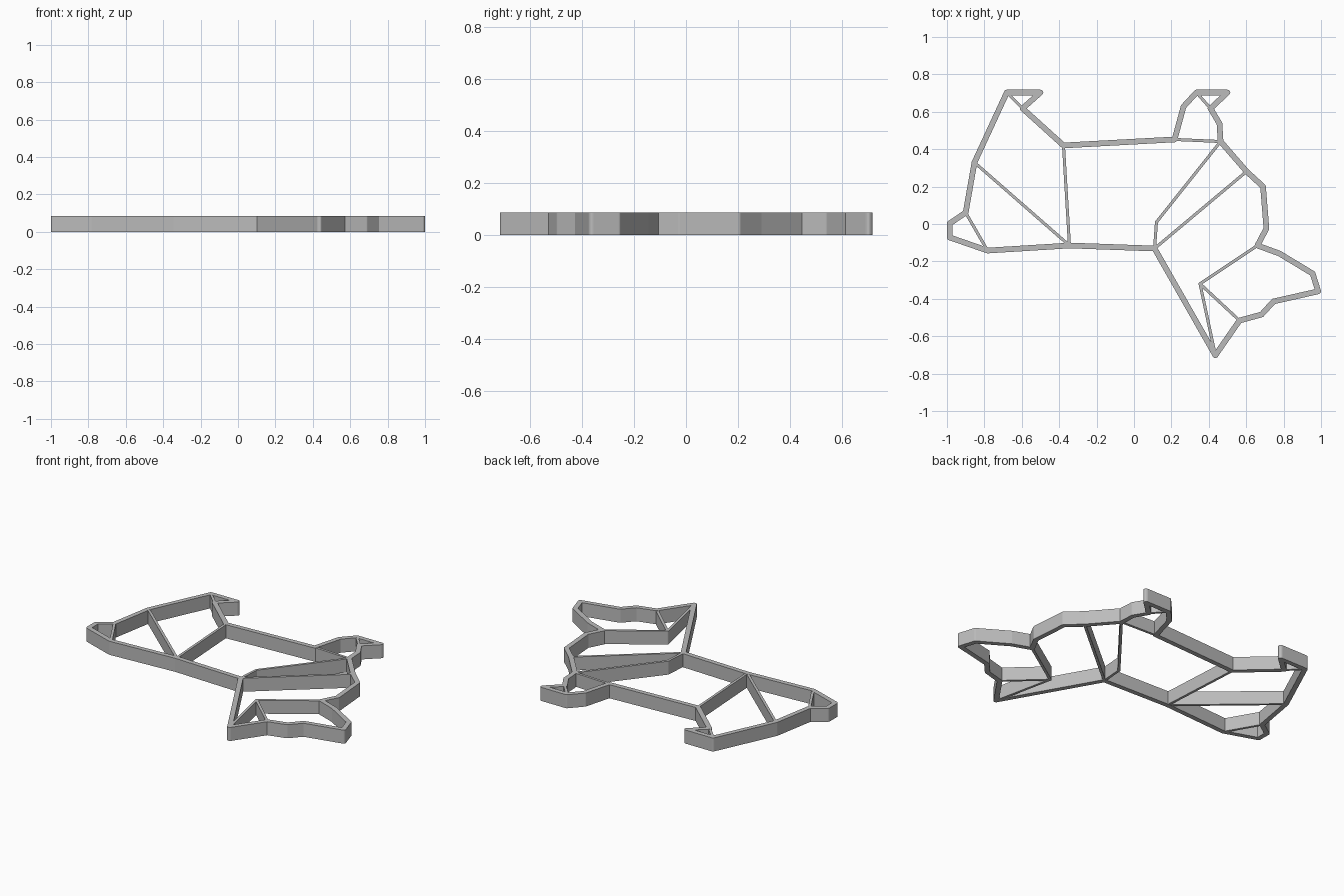
import bpy, bmesh, math
from mathutils import Vector

cube = bpy.data.objects.get("Cube")
if cube:
    bpy.data.objects.remove(cube)

HEIGHT = 0.085

grey = bpy.data.materials.new("plain grey")
grey.use_nodes = True
grey.diffuse_color = (0.5, 0.5, 0.5, 1)
grey.node_tree.nodes["Principled BSDF"].inputs["Base Color"].default_value = (0.5, 0.5, 0.5, 1)


def corner(before, here, after, half, steps=6):
    """Left and right edge points at a path corner: mitred inside, rounded outside."""
    d0 = (here - before).normalized() if before else (after - here).normalized()
    d1 = (after - here).normalized() if after else d0
    n0, n1 = Vector((-d0.y, d0.x)), Vector((-d1.y, d1.x))
    turn = math.atan2(d0.cross(d1), d0.dot(d1))
    mitre = (n0 + n1) * half / (1 + n0.dot(n1))
    sign = 1 if turn > 0 else -1          # side on which the inside of the bend lies
    pairs = []
    for i in range(steps):
        a = turn * i / (steps - 1)
        n = Vector((n0.x * math.cos(a) - n0.y * math.sin(a),
                    n0.x * math.sin(a) + n0.y * math.cos(a)))
        inside, outside = here + mitre * sign, here - n * half * sign
        pairs.append((inside, outside) if sign > 0 else (outside, inside))
        if abs(turn) < 0.01:
            break
    return pairs


def wall(name, points, width, closed=False, inset=0.0):
    """Upright wall of constant width following a path."""
    pts = [Vector(p) for p in points]
    count = len(pts)
    pairs = []
    for i, p in enumerate(pts):
        before = pts[i - 1] if closed or i > 0 else None
        after = pts[(i + 1) % count] if closed or i < count - 1 else None
        pairs += corner(before, p, after, width / 2)
    bm = bmesh.new()
    z0, z1 = inset, HEIGHT - inset
    rings = [[bm.verts.new((q.x, q.y, z)) for q, z in
              ((l, z0), (r, z0), (r, z1), (l, z1))] for l, r in pairs]
    for i in range(len(rings) if closed else len(rings) - 1):
        a, b = rings[i], rings[(i + 1) % len(rings)]
        for k in range(4):
            m = (k + 1) % 4
            bm.faces.new((a[k], b[k], b[m], a[m]))
    if not closed:
        bm.faces.new(rings[0])
        bm.faces.new(rings[-1][::-1])
    bmesh.ops.remove_doubles(bm, verts=bm.verts, dist=0.0001)
    bmesh.ops.recalc_face_normals(bm, faces=bm.faces)
    mesh = bpy.data.meshes.new(name)
    bm.to_mesh(mesh)
    bm.free()
    mesh.materials.append(grey)
    obj = bpy.data.objects.new(name, mesh)
    bpy.context.collection.objects.link(obj)
    return obj


# Named joints where inner walls meet the outline
rear_foot, rear_heel = (-0.68, 0.703), (-0.596, 0.618)
rear_groin, rear_hip = (-0.377, 0.42), (-0.853, 0.329)
tail_top, tail_base = (-0.90, 0.061), (-0.783, -0.142)
back_mid, neck = (-0.345, -0.115), (0.11, -0.131)
fore_elbow, fore_chest = (0.217, 0.452), (0.463, 0.441)
fore_foot, fore_heel = (0.334, 0.703), (0.409, 0.618)
chest, throat = (0.602, 0.281), (0.66, -0.115)
ear_tip, brow, cheek = (0.435, -0.702), (0.564, -0.516), (0.353, -0.32)

# Thick outer silhouette
wall("body_outline", [
    rear_foot, (-0.50, 0.703), rear_heel, rear_groin,
    fore_elbow, (0.265, 0.628), fore_foot, (0.50, 0.703), fore_heel,
    (0.457, 0.537), fore_chest, chest, (0.69, 0.20), (0.708, -0.024),
    throat, (0.778, -0.158), (0.955, -0.265), (0.985, -0.36),
    (0.746, -0.414), (0.682, -0.484), brow, ear_tip, neck,
    back_mid, tail_base, (-0.985, -0.072), (-0.985, 0.003), tail_top, rear_hip,
], 0.03, closed=True)

# Thin inner walls
inner = {
    "rear_foot_wall": [rear_foot, rear_heel],
    "haunch_wall": [rear_groin, back_mid],
    "thigh_wall": [rear_hip, back_mid],
    "tail_wall": [tail_top, tail_base],
    "foreleg_wall": [fore_elbow, fore_chest],
    "fore_foot_wall": [fore_foot, fore_heel],
    "shoulder_wall": [fore_chest, (0.12, 0.01), neck],
    "neck_wall": [chest, neck],
    "jaw_and_ear_wall": [throat, cheek, ear_tip],
    "brow_wall": [cheek, brow],
}
for name, path in inner.items():
    wall(name, path, 0.016, inset=0.0005)
